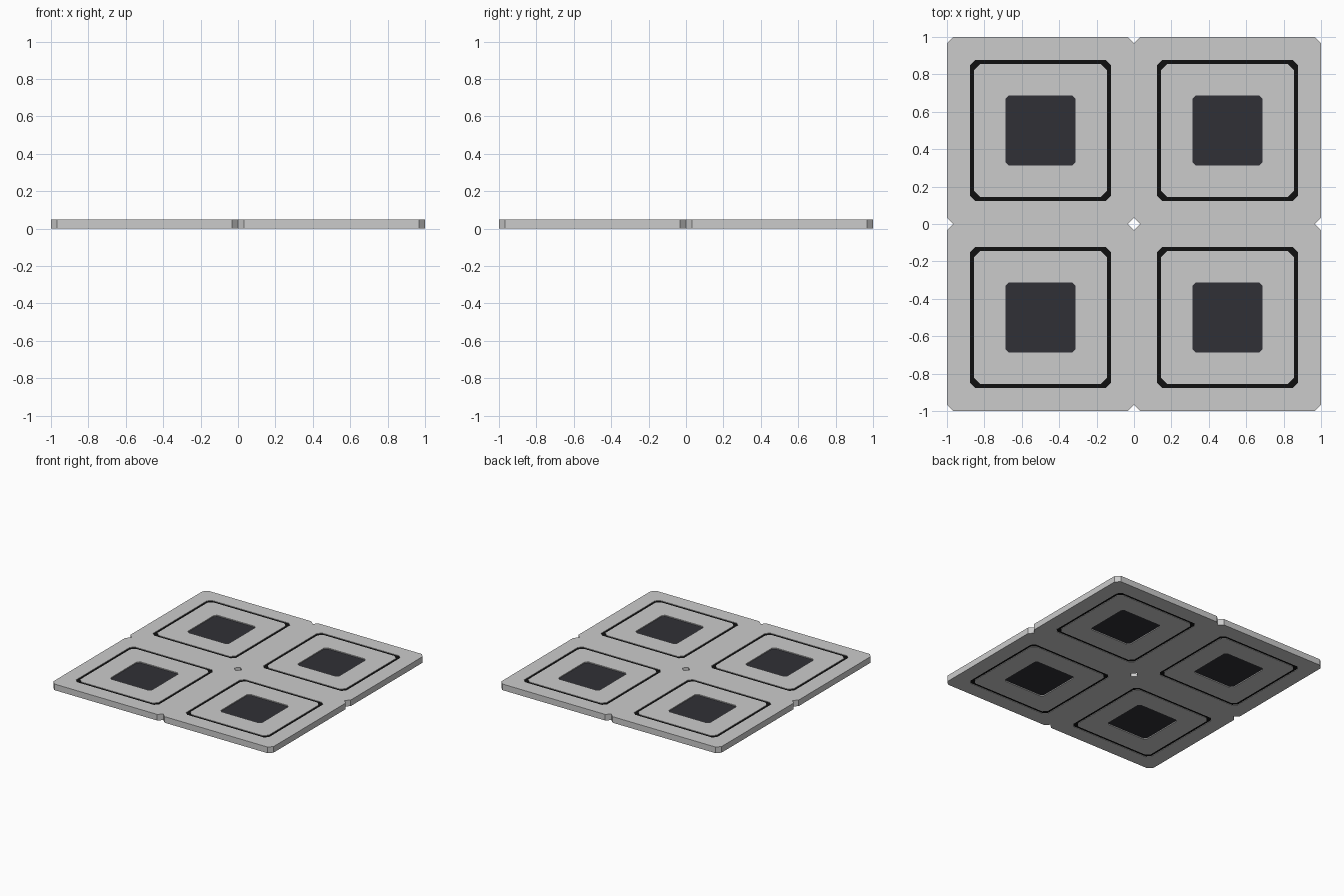
import bpy, bmesh

if "Cube" in bpy.data.objects:
    bpy.data.objects.remove(bpy.data.objects["Cube"])

T = 0.05  # slab thickness


def octagon(half, c):
    a = half - c
    return [(half, -a), (half, a), (a, half), (-a, half),
            (-half, a), (-half, -a), (-a, -half), (a, -half)]


def material(name, rgb):
    m = bpy.data.materials.new(name)
    m.diffuse_color = (*rgb, 1)
    m.use_nodes = True
    m.node_tree.nodes["Principled BSDF"].inputs["Base Color"].default_value = m.diffuse_color
    return m


def slab(name, centre, z0, z1, outer, inner=None, mat=None):
    """Chamfered square prism, with an optional chamfered hole."""
    bm = bmesh.new()

    def loop(shape, z):
        return [bm.verts.new((x, y, z)) for x, y in octagon(*shape)]

    ob, ot = loop(outer, z0), loop(outer, z1)
    if inner:
        ib, it = loop(inner, z0), loop(inner, z1)
    else:
        bm.faces.new(ot)
        bm.faces.new(ob[::-1])
    for i in range(8):
        j = (i + 1) % 8
        bm.faces.new((ob[i], ob[j], ot[j], ot[i]))
        if inner:
            bm.faces.new((ib[j], ib[i], it[i], it[j]))
            bm.faces.new((ot[i], ot[j], it[j], it[i]))
            bm.faces.new((ob[j], ob[i], ib[i], ib[j]))
    bmesh.ops.recalc_face_normals(bm, faces=bm.faces[:])
    me = bpy.data.meshes.new(name)
    bm.to_mesh(me)
    bm.free()
    obj = bpy.data.objects.new(name, me)
    obj.location = (*centre, 0)
    bpy.context.collection.objects.link(obj)
    if mat:
        me.materials.append(mat)


black = material("black", (0.005, 0.005, 0.005))
dark = material("dark", (0.03, 0.03, 0.037))

# Outer chamfered square, groove edges, and window outline
EDGE, GROOVE_OUT = (0.5, 0.033), (0.377, 0.028)
GROOVE_IN, WINDOW = (0.355, 0.032), (0.187, 0.018)

for x in (-0.5, 0.5):
    for y in (-0.5, 0.5):
        c = (x, y)
        slab("tile_border", c, 0, T, EDGE, GROOVE_OUT)
        slab("black_seam", c, 0.004, T - 0.004, GROOVE_OUT, GROOVE_IN, black)
        slab("tile_panel", c, 0, T, GROOVE_IN, WINDOW)
        slab("dark_centre", c, 0.008, T - 0.008, WINDOW, None, dark)
